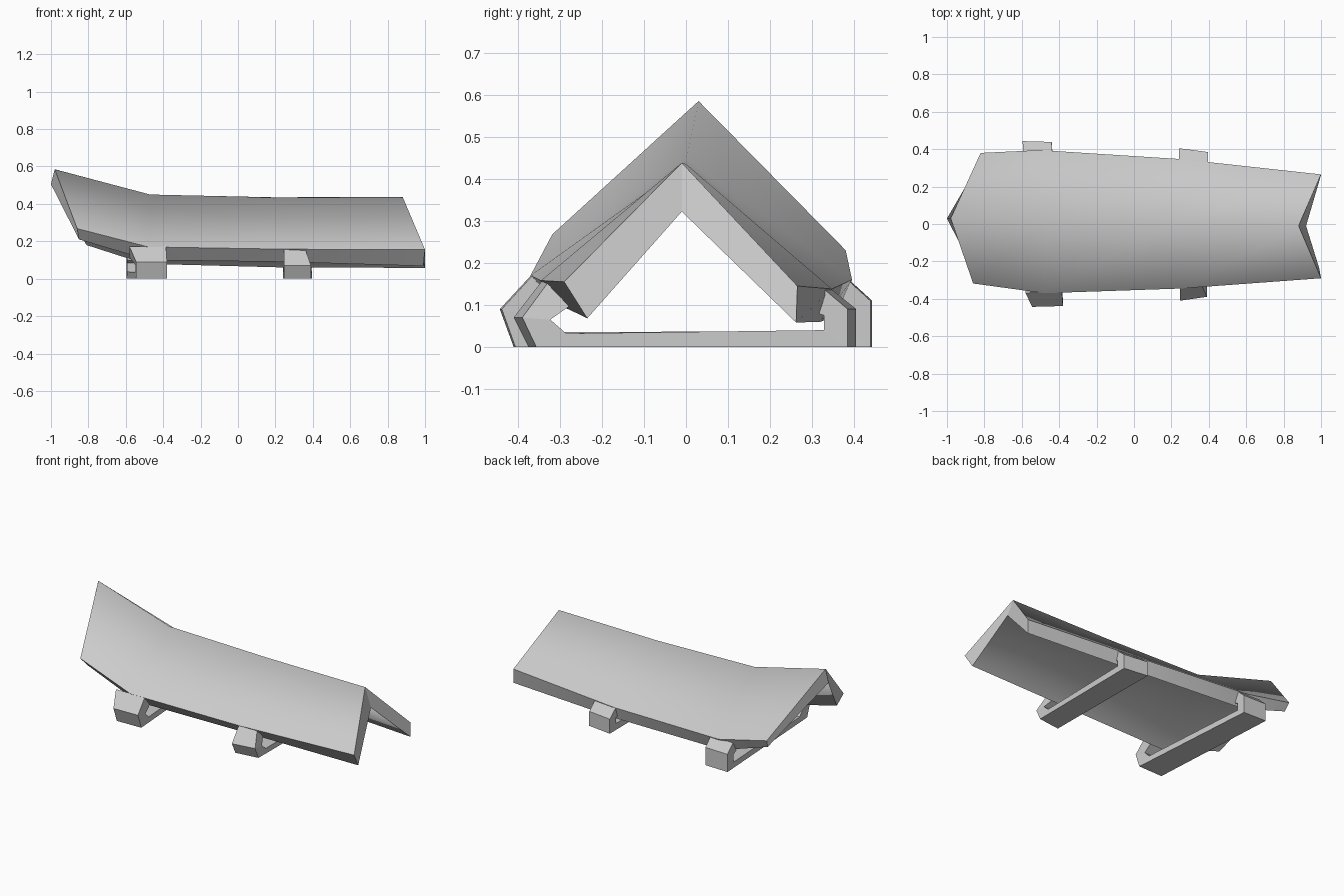
import bpy
import bmesh

cube = bpy.data.objects.get("Cube")
if cube:
    bpy.data.objects.remove(cube)

grey = bpy.data.materials.new("plain_grey")
grey.use_nodes = True
colour = (0.6, 0.6, 0.6, 1)
grey.diffuse_color = colour
grey.node_tree.nodes["Principled BSDF"].inputs["Base Color"].default_value = colour


def finish(bm, name):
    bmesh.ops.recalc_face_normals(bm, faces=bm.faces[:])
    mesh = bpy.data.meshes.new(name)
    bm.to_mesh(mesh)
    bm.free()
    mesh.materials.append(grey)
    obj = bpy.data.objects.new(name, mesh)
    bpy.context.collection.objects.link(obj)
    return obj


# Long rails of the ridged guard, each listed from the flared end to the narrow end
outer_ridge = [(-0.98, 0.03, 0.585), (-0.47, 0, 0.45), (0.2, 0, 0.435), (0.88, -0.01, 0.438)]
back_rim = [(-0.82, 0.38, 0.23), (-0.5, 0.395, 0.16), (0.25, 0.347, 0.138), (1, 0.265, 0.145)]
back_lip = [(-0.81, 0.355, 0.18), (-0.5, 0.36, 0.08), (0.25, 0.322, 0.06), (1, 0.262, 0.058)]
inner_ridge = [(-1, 0.03, 0.505), (-0.45, 0, 0.37), (0.2, 0, 0.347), (0.92, -0.01, 0.322)]
front_lip = [(-0.85, -0.265, 0.21), (-0.48, -0.31, 0.1), (0.25, -0.28, 0.09), (0.99, -0.235, 0.068)]
front_rim = [(-0.86, -0.318, 0.268), (-0.48, -0.37, 0.17), (0.25, -0.345, 0.158), (1, -0.29, 0.155)]


def build_guard():
    bm = bmesh.new()
    rails = [[bm.verts.new(p) for p in rail] for rail in
             (outer_ridge, back_rim, back_lip, inner_ridge, front_lip, front_rim)]
    # Skin between neighbouring rails, closed all the way round
    for i, a in enumerate(rails):
        b = rails[(i + 1) % len(rails)]
        for k in range(len(a) - 1):
            face = bm.faces.new((a[k], a[k + 1], b[k + 1], b[k]))
            face.smooth = True
    # Slanted end caps, one quad per leg
    for k in (0, -1):
        top, br, bl, inner, fl, fr = [rail[k] for rail in rails]
        for quad in ((top, br, bl, inner), (top, inner, fl, fr)):
            bm.faces.new(quad)
    # Rims, lips and ends stay crisp; both ridges are shaded round
    for i, rail in enumerate(rails):
        for k in range(len(rail) - 1):
            bm.edges.get((rail[k], rail[k + 1])).smooth = i in (0, 3)
    for face in bm.faces:
        if not face.smooth:
            for edge in face.edges:
                edge.smooth = False
    return finish(bm, "ridged_guard")


def build_strap(name, profile, front_top_x, front_x, back_x, end_scale):
    """Sweep a band outline sideways between slanted front and back limits."""
    bm = bmesh.new()
    sides = []
    for s in (0, 1):
        ring = []
        for y, z in profile:
            t = min(max((y + 0.4) / 0.8, 0), 1)
            x = front_x[s] * (1 - t) + back_x[s] * t
            if y < 0 and z > 0.1:
                x = front_top_x[s]
            ring.append(bm.verts.new((x, y * (end_scale if s else 1), z)))
        sides.append(ring)
    a, b = sides
    n = len(profile)
    for i in range(n):
        j = (i + 1) % n
        bm.faces.new((a[i], a[j], b[j], b[i]))
    # Side faces pair each outer point with its inner partner
    for ring in sides:
        for i in range(n // 2 - 1):
            bm.faces.new((ring[i], ring[i + 1], ring[n - 2 - i], ring[n - 1 - i]))
    return finish(bm, name)


build_guard()

# Bands: outer outline front to back, then the inner outline back to front
wide_band = [(-0.368, 0.171), (-0.443, 0.09), (-0.41, 0), (0.443, 0), (0.443, 0.11), (0.388, 0.16),
             (0.35, 0.1), (0.385, 0.085), (0.385, 0.038), (-0.33, 0.035), (-0.365, 0.07), (-0.31, 0.115)]
narrow_band = [(-0.342, 0.158), (-0.41, 0.07), (-0.375, 0), (0.405, 0), (0.405, 0.09), (0.345, 0.138),
               (0.315, 0.085), (0.345, 0.075), (0.345, 0.04), (-0.3, 0.032), (-0.34, 0.065), (-0.28, 0.105)]
build_strap("wide_end_strap", wide_band, (-0.58, -0.385), (-0.545, -0.38), (-0.595, -0.44), 0.99)
build_strap("narrow_end_strap", narrow_band, (0.245, 0.36), (0.245, 0.39), (0.24, 0.395), 0.95)
